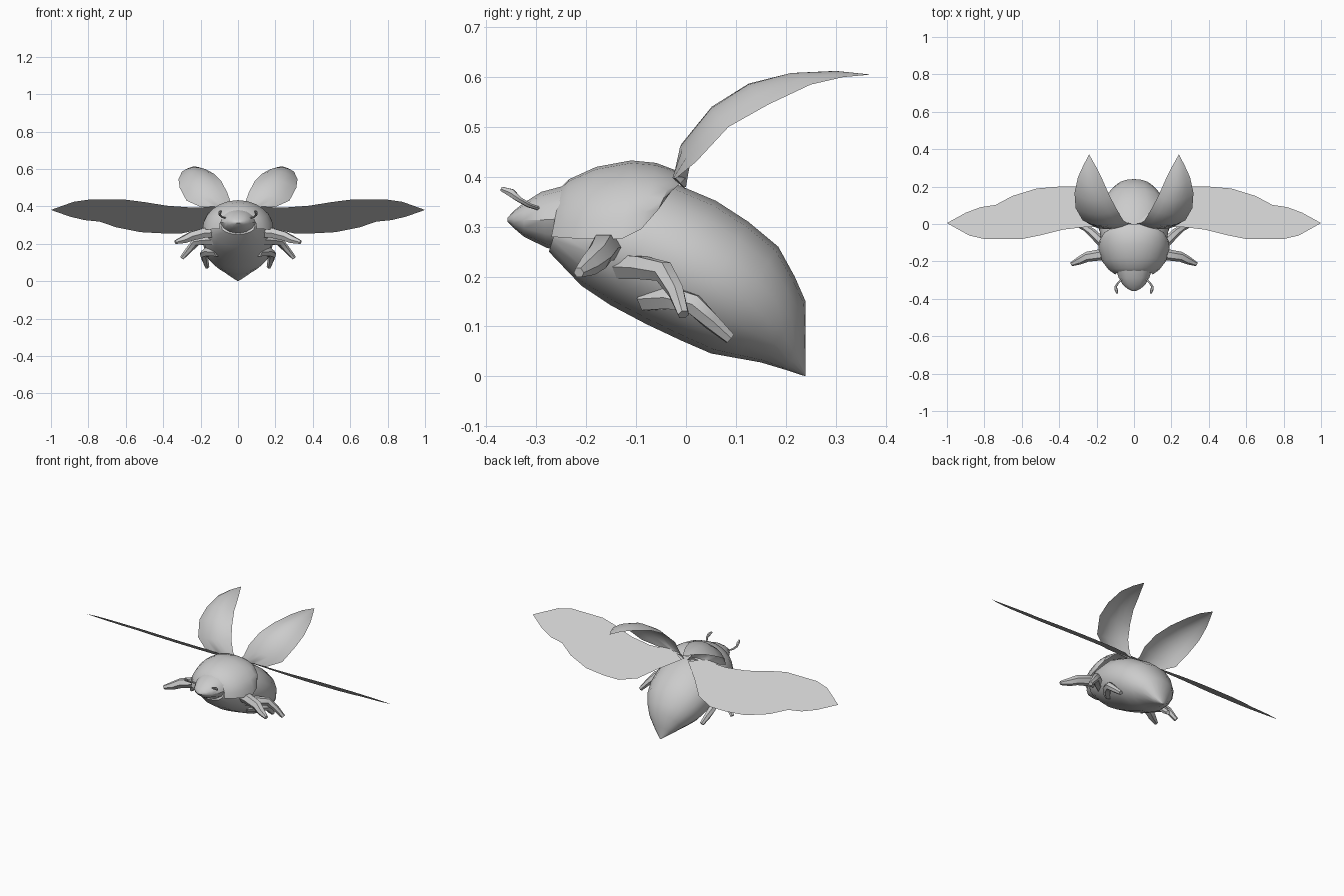
import bpy, math
from mathutils import Vector as V


def make(name, verts, faces, mirror=False, smooth=True, angle=40):
    me = bpy.data.meshes.new(name)
    me.from_pydata([tuple(v) for v in verts], [], faces)
    ob = bpy.data.objects.new(name, me)
    bpy.context.collection.objects.link(ob)
    bpy.ops.object.select_all(action='DESELECT')
    bpy.context.view_layer.objects.active = ob
    ob.select_set(True)
    if len(faces) > 1:
        bpy.ops.object.mode_set(mode='EDIT')
        bpy.ops.mesh.select_all(action='SELECT')
        bpy.ops.mesh.remove_doubles(threshold=0.0005)
        if smooth:
            bpy.ops.mesh.normals_make_consistent(inside=False)
        bpy.ops.object.mode_set(mode='OBJECT')
        bpy.ops.object.shade_smooth_by_angle(angle=math.radians(angle))
    if mirror:
        ob.modifiers.new("mirror", 'MIRROR')
    return ob


def loft(name, rings, closed=True, caps=True, **kw):
    n = len(rings[0])
    verts = [p for r in rings for p in r]
    faces = []
    for i in range(len(rings) - 1):
        for j in range(n if closed else n - 1):
            k = (j + 1) % n
            faces.append((i*n + j, i*n + k, (i+1)*n + k, (i+1)*n + j))
    if closed and caps:
        faces.append(tuple(range(n))[::-1])
        faces.append(tuple(range(len(verts) - n, len(verts))))
    return make(name, verts, faces, **kw)


def oval(top, bottom, w, n=16):
    # skewed elliptical section between a top and a bottom (y, z) point
    t, b = V((0, *top)), V((0, *bottom))
    c, h = (t + b) / 2, (t - b) / 2
    return [c + h*math.cos(a) + V((w*math.sin(a), 0, 0))
            for a in (2*math.pi*i/n for i in range(n))]


def arch(top, side, w, n=12):
    # half section over the back
    t, s = V((0, *top)), V((0, *side))
    return [s + (t - s)*math.cos(a) + V((w*math.sin(a), 0, 0))
            for a in (math.pi*(i/n - 0.5) for i in range(n + 1))]


def tube(name, path, radii, n=6):
    pts = [V(p) for p in path]
    rings = []
    for i, p in enumerate(pts):
        d = (pts[min(i+1, len(pts)-1)] - pts[max(i-1, 0)]).normalized()
        u = d.cross(V((0, 0, 1))).normalized()
        v = d.cross(u)
        rings.append([p + radii[i]*(u*math.cos(a) + v*math.sin(a))
                      for a in (2*math.pi*j/n for j in range(n))])
    return loft(name, rings, mirror=True, angle=50)


# abdomen and chest underside
loft("abdomen", [
    oval((-0.25, 0.33), (-0.275, 0.25), 0.09),
    oval((-0.14, 0.39), (-0.21, 0.182), 0.15),
    oval((-0.03, 0.39), (-0.15, 0.142), 0.175),
    oval((0.06, 0.352), (-0.08, 0.105), 0.188),
    oval((0.125, 0.31), (-0.01, 0.072), 0.185),
    oval((0.185, 0.26), (0.05, 0.046), 0.165),
    oval((0.218, 0.2), (0.1, 0.037), 0.135),
    oval((0.24, 0.15), (0.15, 0.028), 0.1),
    oval((0.24, 0.07), (0.2, 0.013), 0.05),
    oval((0.24, 0.003), (0.24, 0.0), 0.003)])

# thorax shell, open behind
loft("thorax_shell", [
    arch((-0.25, 0.38), (-0.27, 0.28), 0.1),
    arch((-0.235, 0.395), (-0.245, 0.278), 0.135),
    arch((-0.18, 0.42), (-0.2, 0.275), 0.17),
    arch((-0.11, 0.433), (-0.13, 0.275), 0.19),
    arch((-0.06, 0.428), (-0.09, 0.295), 0.186),
    arch((-0.02, 0.413), (-0.055, 0.335), 0.165),
    arch((0.0, 0.398), (-0.03, 0.37), 0.125)], closed=False)

# head
loft("head", [
    oval((-0.245, 0.382), (-0.25, 0.25), 0.095, 12),
    oval((-0.29, 0.37), (-0.28, 0.258), 0.083, 12),
    oval((-0.325, 0.348), (-0.325, 0.28), 0.06, 12),
    oval((-0.345, 0.332), (-0.345, 0.297), 0.036, 12),
    oval((-0.358, 0.318), (-0.358, 0.31), 0.012, 12)])

# antennae
tube("antennae", [(0.06, -0.29, 0.335), (0.085, -0.315, 0.343),
                  (0.098, -0.335, 0.355), (0.096, -0.35, 0.368), (0.09, -0.37, 0.376)],
     [0.004, 0.005, 0.006, 0.009, 0.005])

# three pairs of legs
tube("front_legs", [(0.11, -0.15, 0.26), (0.18, -0.165, 0.258), (0.25, -0.175, 0.24),
                    (0.29, -0.195, 0.222), (0.335, -0.215, 0.208)],
     [0.03, 0.03, 0.027, 0.022, 0.011])
tube("middle_legs", [(0.12, -0.13, 0.22), (0.18, -0.09, 0.218), (0.225, -0.045, 0.21),
                     (0.26, -0.02, 0.17), (0.3, -0.005, 0.124)],
     [0.028, 0.026, 0.023, 0.018, 0.012])
tube("hind_legs", [(0.11, -0.08, 0.155), (0.16, -0.03, 0.158), (0.183, 0.015, 0.145),
                   (0.175, 0.05, 0.11), (0.165, 0.088, 0.076)],
     [0.026, 0.026, 0.022, 0.018, 0.012])

# flat flight wings, lying in one tilted plane
outline = [(0.02, 0.01), (0.1, -0.02), (0.25, -0.015), (0.38, -0.03), (0.5, -0.06), (0.6, -0.08),
           (0.8, -0.08), (0.88, -0.062), (1.0, 0.005), (0.9, 0.06), (0.82, 0.09),
           (0.74, 0.102), (0.65, 0.15), (0.52, 0.19), (0.4, 0.2), (0.3, 0.2),
           (0.2, 0.165), (0.12, 0.09)]
make("flight_wings", [(x, y, 0.384 - 0.643*y) for x, y in outline],
     [tuple(range(len(outline)))], mirror=True)

# raised wing cases: inner edge, middle and outer edge per station
stations = [
    ((0.01, 0.0, 0.38), (0.02, -0.005, 0.378), (0.03, 0.0, 0.376)),
    ((0.035, 0.005, 0.41), (0.11, -0.025, 0.40), (0.2, -0.02, 0.397)),
    ((0.058, 0.02, 0.475), (0.165, -0.012, 0.46), (0.275, 0.02, 0.43)),
    ((0.09, 0.075, 0.535), (0.205, 0.05, 0.537), (0.312, 0.085, 0.5)),
    ((0.13, 0.15, 0.575), (0.225, 0.125, 0.585), (0.318, 0.165, 0.545)),
    ((0.172, 0.245, 0.598), (0.24, 0.21, 0.608), (0.3, 0.25, 0.585)),
    ((0.205, 0.31, 0.608), (0.242, 0.3, 0.612), (0.27, 0.315, 0.6)),
    ((0.239, 0.37, 0.605), (0.24, 0.371, 0.605), (0.241, 0.37, 0.605))]
rows = []
for a, m, b in stations:
    a, m, b = V(a), V(m), V(b)
    rows.append([a*(2*t-1)*(t-1) + m*4*t*(1-t) + b*t*(2*t-1)
                 for t in (i/6 for i in range(7))])
loft("wing_cases", rows, closed=False, mirror=True)
